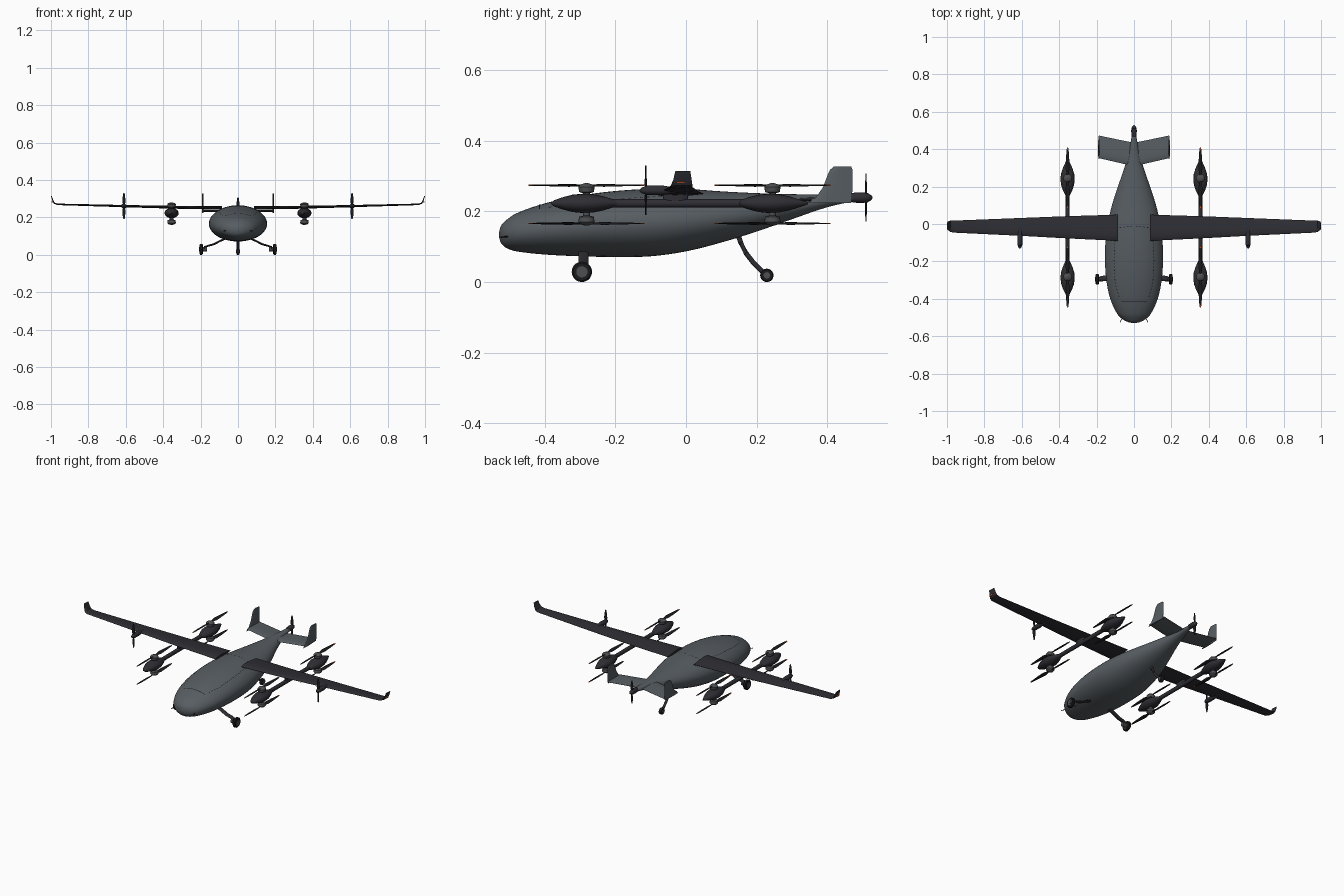
import bpy, bmesh, math
from mathutils import Vector, Matrix

if "Cube" in bpy.data.objects:
    bpy.data.objects.remove(bpy.data.objects["Cube"])


def material(name, rgb):
    m = bpy.data.materials.new(name)
    m.diffuse_color = (*rgb, 1)
    m.use_nodes = True
    m.node_tree.nodes["Principled BSDF"].inputs["Base Color"].default_value = m.diffuse_color
    return m


GREY = material("slate grey", (0.095, 0.11, 0.122))
DARK = material("dark carbon", (0.027, 0.027, 0.034))
BLACK = material("black", (0.011, 0.011, 0.013))
METAL = material("motor grey", (0.075, 0.077, 0.082))
ORANGE = material("orange", (0.75, 0.13, 0.03))


def finish(name, bm, mats, angle=40):
    bmesh.ops.recalc_face_normals(bm, faces=bm.faces)
    me = bpy.data.meshes.new(name)
    bm.to_mesh(me)
    bm.free()
    ob = bpy.data.objects.new(name, me)
    bpy.context.collection.objects.link(ob)
    for m in mats:
        me.materials.append(m)
    bpy.ops.object.select_all(action='DESELECT')
    ob.select_set(True)
    bpy.context.view_layer.objects.active = ob
    bpy.ops.object.shade_smooth_by_angle(angle=math.radians(angle))
    return ob


def add_loft(bm, rings, index=0):
    """Skin a list of closed rings and cap both ends."""
    vs = [[bm.verts.new(p) for p in r] for r in rings]
    n = len(vs[0])
    faces = [bm.faces.new((a[i], a[(i + 1) % n], b[(i + 1) % n], b[i]))
             for a, b in zip(vs, vs[1:]) for i in range(n)]
    faces += [bm.faces.new(vs[0]), bm.faces.new(vs[-1])]
    for f in faces:
        f.material_index = index


def loft(name, rings, mat, angle=40):
    bm = bmesh.new()
    add_loft(bm, rings)
    return finish(name, bm, [mat], angle)


def ellipse(c, u, v, n=20):
    c, u, v = Vector(c), Vector(u), Vector(v)
    return [c + u * math.cos(2 * math.pi * i / n) + v * math.sin(2 * math.pi * i / n)
            for i in range(n)]


def spindle(name, centre, axis, profile, mat, flat=1.0):
    """Turned body: profile is (distance along axis, radius); flat squashes it in z."""
    c, a = Vector(centre), Vector(axis)
    u = Vector((0, 1, 0)) if abs(a.x) > .5 else Vector((1, 0, 0))
    v = a.cross(u)
    return loft(name, [ellipse(c + a * d, u * r, v * r * flat) for d, r in profile], mat)


def tube(name, pts, ru, rv, mat):
    """Bent strut through points, with elliptical section."""
    pts = [Vector(p) for p in pts]
    rings = []
    for i, p in enumerate(pts):
        t = (pts[min(i + 1, len(pts) - 1)] - pts[max(i - 1, 0)]).normalized()
        side = Vector((0, 1, 0)) if abs(t.y) < .5 else Vector((1, 0, 0))
        v = t.cross(side).normalized()
        rings.append(ellipse(p, v.cross(t) * ru, v * rv, 12))
    return loft(name, rings, mat)


def foil(le, te, normal, thick):
    """Airfoil ring from leading to trailing edge."""
    le, te, n = Vector(le), Vector(te), Vector(normal).normalized()
    xs = [(0, 0), (.05, .5), (.2, .9), (.4, 1), (.7, .6), (1, .08)]
    up = [le.lerp(te, x) + n * thick * .5 * h for x, h in xs]
    low = [le.lerp(te, x) - n * thick * .5 * h for x, h in reversed(xs[1:])]
    return up + low


def propeller(name, centre, blade, axis, radius, chord, tips=False):
    """Two twisted blades with optional coloured tips."""
    c, b, a = Vector(centre), Vector(blade), Vector(axis)
    w = a.cross(b)
    bm = bmesh.new()
    for s in (1, -1):
        st = [(0, .35, 20), (.12, .5, 24), (.3, 1, 20), (.6, .85, 12), (.93, .5, 7), (1, .25, 6)]
        rings = []
        for t, k, deg in st:
            d = w * math.cos(math.radians(deg)) + a * s * math.sin(math.radians(deg))
            nrm = d.cross(b).normalized()
            rings.append(ellipse(c + b * s * t * radius, d * chord * k / 2, nrm * .0018, 10))
        add_loft(bm, rings[:5])
        add_loft(bm, rings[4:], 1 if tips else 0)
    return finish(name, bm, [BLACK, ORANGE])


# Fuselage stations: y, half width, bottom z, top z
BODY = [(-.53, .006, .128, .140), (-.525, .03, .112, .158), (-.51, .06, .097, .175),
        (-.48, .09, .087, .195), (-.4, .127, .078, .223), (-.3, .148, .073, .245),
        (-.2, .155, .071, .258), (-.1, .153, .073, .264), (0, .141, .087, .264),
        (.1, .118, .112, .257), (.2, .086, .143, .252), (.3, .052, .178, .249),
        (.4, .025, .212, .248), (.475, .012, .229, .247)]


def body_at(y):
    k = max(i for i in range(len(BODY) - 1) if BODY[i][0] <= y + 1e-9)
    a, b = BODY[k], BODY[k + 1]
    p, q = BODY[max(k - 1, 0)], BODY[min(k + 2, len(BODY) - 1)]
    h = b[0] - a[0]
    t = (y - a[0]) / h
    out = []
    for j in (1, 2, 3):
        m0 = (b[j] - p[j]) / (b[0] - p[0]) * h
        m1 = (q[j] - a[j]) / (q[0] - a[0]) * h
        out.append((2*t**3 - 3*t*t + 1) * a[j] + (t**3 - 2*t*t + t) * m0
                   + (3*t*t - 2*t**3) * b[j] + (t**3 - t*t) * m1)
    return out


def skin(x, y, lift=.0015):
    w, lo, hi = body_at(y)
    return Vector((x, y, (lo + hi) / 2 + (hi - lo) / 2 * math.sqrt(max(0, 1 - (x / w) ** 2)) + lift))


rings = []
for s0, s1 in zip(BODY, BODY[1:]):
    for j in range(4):
        y = s0[0] + (s1[0] - s0[0]) * j / 4
        w, lo, hi = body_at(y)
        rings.append(ellipse((0, y, (lo + hi) / 2), (w, 0, 0), (0, 0, (hi - lo) / 2), 48))
y, w, lo, hi = BODY[-1]
rings.append(ellipse((0, y, (lo + hi) / 2), (w, 0, 0), (0, 0, (hi - lo) / 2), 48))
loft("fuselage", rings, GREY)

# Dashed hatch outline and nose seam as thin plates on the skin
bm = bmesh.new()


def dash(x0, y0, x1, y1):
    d = Vector((y0 - y1, x1 - x0)).normalized() * .0018
    bm.faces.new([bm.verts.new(skin(px, py)) for px, py in
                  ((x0 + d.x, y0 + d.y), (x1 + d.x, y1 + d.y), (x1 - d.x, y1 - d.y), (x0 - d.x, y0 - d.y))])


for s in (1, -1):
    path = [(.08, -.39), (.1, -.32), (.107, -.2), (.1, -.06), (.08, -.02), (0, -.01)]
    for (x0, y0), (x1, y1) in zip(path, path[1:]):
        n = max(2, round(math.hypot(x1 - x0, y1 - y0) / .018))
        for i in range(n):
            f, g = i / n, (i + .5) / n
            dash(s * (x0 + (x1 - x0) * f), y0 + (y1 - y0) * f, s * (x0 + (x1 - x0) * g), y0 + (y1 - y0) * g)
    for i in range(7):
        dash(s * .01 * i, -.415, s * .01 * (i + 1), -.415)
finish("hatch_outline", bm, [BLACK])

POD = [(-.1, .003), (-.092, .012), (-.07, .023), (-.04, .034), (-.01, .038),
       (.02, .036), (.05, .027), (.08, .014), (.1, .004)]
WHEEL = [(-.4, .55), (-.4, .85), (-.22, 1), (.22, 1), (.4, .85), (.4, .55)]

for s, side in ((1, "right"), (-1, "left")):
    # Wing with upturned tip
    loft(side + "_wing", [
        foil((s * .085, -.09, .252), (s * .085, .05, .25), (0, 0, 1), .02),
        foil((s * .355, -.077, .255), (s * .355, .042, .253), (0, 0, 1), .015),
        foil((s * .61, -.063, .261), (s * .61, .032, .259), (0, 0, 1), .012),
        foil((s * .965, -.046, .27), (s * .965, .018, .269), (0, 0, 1), .008),
        foil((s * .982, -.042, .276), (s * .982, .018, .275), (-s * .6, 0, .8), .007),
        foil((s * .99, -.036, .29), (s * .99, .016, .29), (-s, 0, .2), .006),
        foil((s * .998, -.03, .315), (s * .998, .012, .315), (-s, 0, .2), .004)], DARK)
    # Tip light
    bm = bmesh.new()
    bmesh.ops.create_cube(bm, size=1, matrix=Matrix.Translation((s * .992, -.015, .283))
                          @ Matrix.Diagonal((.008, .024, .005, 1)))
    finish(side + "_tip_light", bm, [ORANGE])

    # Lift boom, pods, motors and stacked rotors
    tube(side + "_boom", [(s * .355, -.34, .223), (s * .355, 0, .223), (s * .355, .31, .223)], .011, .012, DARK)
    tube(side + "_boom_mount", [(s * .355, -.03, .225), (s * .355, -.03, .256)], .035, .009, DARK)
    for y, end in ((-.282, "front"), (.245, "rear")):
        n = side + "_" + end
        spindle(n + "_pod", (s * .355, y, .223), (0, 1, 0), POD, DARK, .72)
        for k, lvl in ((1, "upper"), (-1, "lower")):
            spindle(n + "_" + lvl + "_motor", (s * .355, y, .22), (0, 0, k),
                    [(.02, .01), (.032, .01), (.035, .021), (.05, .023), (.056, .018), (.06, .005)], METAL)
            propeller(n + "_" + lvl + "_rotor", (s * .355, y, .22 + k * .054), (0, 1, 0),
                      (0, 0, k), .164, .022, True)

    # Cruise nacelle and propeller on the outer wing
    spindle(side + "_nacelle", (s * .61, 0, .26), (0, 1, 0),
            [(-.132, .002), (-.126, .008), (-.11, .013), (-.07, .014), (-.03, .008), (0, .002)], DARK)
    propeller(side + "_cruise_propeller", (s * .61, -.114, .26), (0, 0, 1), (0, 1, 0), .07, .018)

    # Tailplane half and end fin
    loft(side + "_tailplane", [foil((s * .005, .31, .234), (s * .005, .435, .234), (0, 0, 1), .014),
                               foil((s * .188, .352, .234), (s * .188, .473, .234), (0, 0, 1), .009)], GREY)
    loft(side + "_tail_fin", [foil((s * .188, a, z), (s * .188, b, z), (1, 0, 0), .009) for a, b, z in
                              ((.345, .468, .224), (.368, .47, .24), (.388, .472, .268),
                               (.402, .472, .305), (.408, .472, .318), (.42, .468, .328))], GREY)

    # Main gear: bowed leg, axle, tyre and hub
    tube(side + "_gear_leg", [(s * .06, -.29, .09), (s * .095, -.29, .074), (s * .13, -.29, .056),
                              (s * .16, -.29, .048), (s * .178, -.293, .042), (s * .182, -.295, .03)], .014, .005, DARK)
    spindle(side + "_wheel_axle", (s * .185, -.295, .03), (s, 0, 0), [(-.02, .012), (.024, .012)], METAL)
    spindle(side + "_tyre", (s * .197, -.295, .029), (1, 0, 0), [(d * .022, r * .029) for d, r in WHEEL], BLACK)
    spindle(side + "_wheel_hub", (s * .197, -.295, .029), (1, 0, 0), [(-.01, .016), (.01, .016)], METAL)

    # Nose probe
    tube(side + "_nose_probe", [(s * .06, -.495, .13), (s * .075, -.525, .127)], .002, .002, BLACK)

# Tail gear
tube("tail_gear_leg", [(0, .145, .14), (0, .155, .112), (0, .17, .082), (0, .19, .056), (0, .212, .034), (0, .228, .021)],
     .007, .007, DARK)
spindle("tail_tyre", (0, .229, .019), (1, 0, 0), [(d * .022, r * .019) for d, r in WHEEL], BLACK)
spindle("tail_wheel_hub", (0, .229, .019), (1, 0, 0), [(-.011, .009), (.011, .009)], METAL)

# Pusher propeller
spindle("pusher_hub", (0, .5, .239), (0, 1, 0),
        [(-.035, .011), (-.025, .014), (0, .015), (.015, .013), (.025, .007), (.029, .001)], DARK)
propeller("pusher_propeller", (0, .51, .239), (0, 0, 1), (0, 1, 0), .068, .018)
